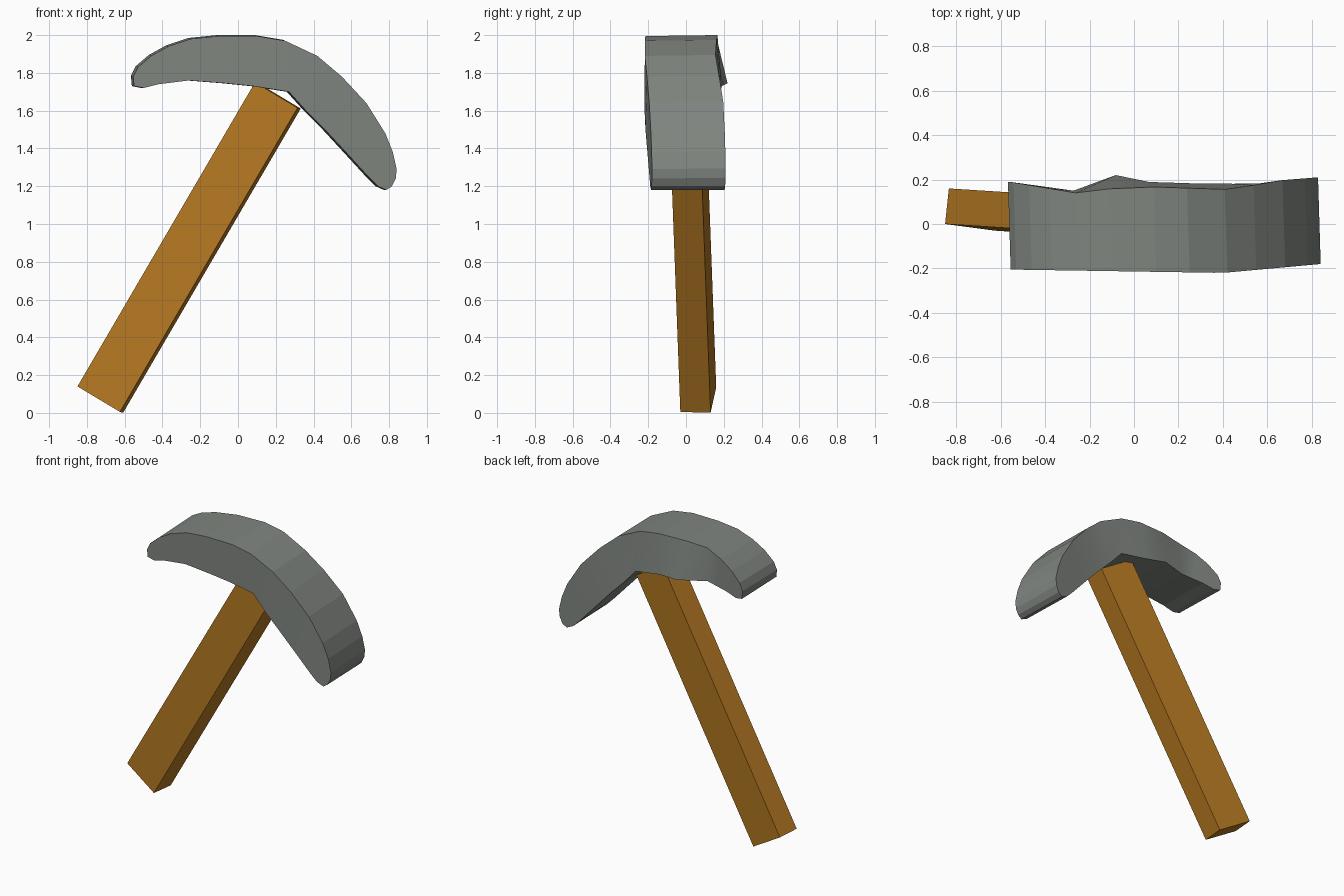
import bpy
import bmesh
from mathutils import Vector

default = bpy.data.objects.get("Cube")
if default:
    bpy.data.objects.remove(default, do_unlink=True)


def make_material(name, colour):
    mat = bpy.data.materials.new(name)
    mat.use_nodes = True
    mat.diffuse_color = colour
    mat.node_tree.nodes["Principled BSDF"].inputs["Base Color"].default_value = colour
    return mat


def finish(name, bm, mat):
    bmesh.ops.recalc_face_normals(bm, faces=bm.faces)
    mesh = bpy.data.meshes.new(name)
    bm.to_mesh(mesh)
    bm.free()
    mesh.materials.append(mat)
    obj = bpy.data.objects.new(name, mesh)
    bpy.context.scene.collection.objects.link(obj)
    return obj


def sample(x, knots):
    """Piecewise linear depth along the length of the head."""
    for (x0, y0), (x1, y1) in zip(knots, knots[1:]):
        if x <= x1:
            t = max(0, (x - x0) / (x1 - x0))
            return y0 + t * (y1 - y0)
    return knots[-1][1]


steel = make_material("steel grey", (0.215, 0.235, 0.215, 1))
wood = make_material("warm wood", (0.46, 0.19, 0.016, 1))

# Handle: a square bar, leaning sideways and turned slightly
corner = Vector((-0.625, -0.03, 0.005))
length = Vector((0.94, -0.06, 1.61))
width = Vector((-0.225, 0.03, 0.135))
depth = Vector((0.017, 0.16, -0.004))
bm = bmesh.new()
bmesh.ops.create_cube(bm, size=1)
for v in bm.verts:
    a, b, c = v.co + Vector((0.5, 0.5, 0.5))
    v.co = corner + a * width + b * depth + c * length
finish("handle", bm, wood)

# Head: a curved blade, as matching points on its outer and inner curves
outer = [(-.555, 1.78), (-.53, 1.83), (-.46, 1.89), (-.37, 1.94), (-.25, 1.98),
         (-.1, 1.995), (.1, 1.995), (.25, 1.97), (.42, 1.89), (.55, 1.78),
         (.68, 1.64), (.78, 1.48), (.82, 1.38), (.84, 1.29), (.835, 1.24)]
inner = [(-.55, 1.73), (-.5, 1.72), (-.42, 1.74), (-.34, 1.75), (-.26, 1.76),
         (-.07, 1.745), (.08, 1.73), (.27, 1.7), (.36, 1.6), (.46, 1.5),
         (.58, 1.37), (.69, 1.25), (.74, 1.2), (.785, 1.18), (.815, 1.2)]
front_y = [(-.55, -.205), (.4, -.22), (.84, -.18)]
outer_back_y = [(-.55, .19), (-.25, .14), (0, .17), (.45, .155), (.65, .195), (.84, .21)]
inner_back_y = [(-.55, .19), (-.26, .15), (-.07, .22), (.1, .185), (.55, .18), (.84, .21)]
skew = 0.012  # the back sits slightly to one side of the front

bm = bmesh.new()
rings = []
for (ox, oz), (ix, iz) in zip(outer, inner):
    rings.append([bm.verts.new(p) for p in (
        (ox, sample(ox, front_y), oz),
        (ox - skew, sample(ox, outer_back_y), oz + 0.005),
        (ix - skew, sample(ix, inner_back_y), iz),
        (ix, sample(ix, front_y), iz))])
for r0, r1 in zip(rings, rings[1:]):
    for k in range(4):
        n = (k + 1) % 4
        face = bm.faces.new((r0[k], r0[n], r1[n], r1[k]))
        face.smooth = k in (1, 3)  # broad front and back faces are smooth
bm.faces.new(rings[0])
bm.faces.new(rings[-1])
finish("head", bm, steel)
